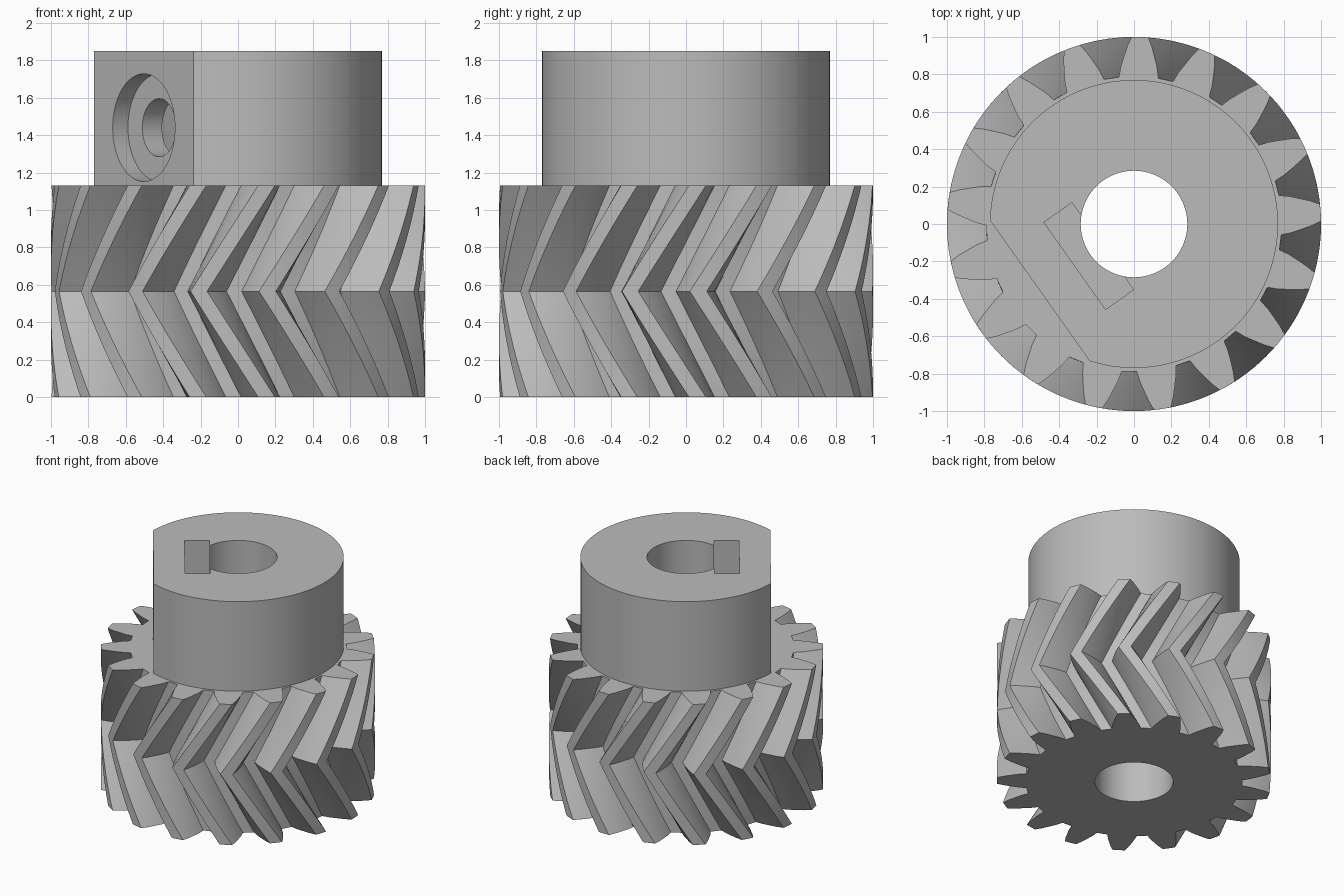
import bpy, bmesh, math
from mathutils import Matrix, Vector

old = bpy.data.objects.get("Cube")
if old:
    bpy.data.objects.remove(old, do_unlink=True)

TEETH = 17
GEAR_H, HUB_TOP = 1.13, 1.85
HUB_R, BORE_R = 0.77, 0.285
TWIST = math.radians(20.9)      # helix turn over half the gear
PHASE = math.radians(88.2)      # tooth direction on the end faces
SCREW_DIR = math.radians(215.3)
SCREW_Z = 1.44
STEPS = 12                      # slices per half

grey = bpy.data.materials.new("plain grey")
grey.use_nodes = True
colour = (0.5, 0.5, 0.5, 1)
grey.diffuse_color = colour
grey.node_tree.nodes["Principled BSDF"].inputs["Base Color"].default_value = colour


def finish(name, bm):
    bmesh.ops.recalc_face_normals(bm, faces=bm.faces)
    mesh = bpy.data.meshes.new(name)
    bm.to_mesh(mesh)
    bm.free()
    mesh.materials.append(grey)
    obj = bpy.data.objects.new(name, mesh)
    bpy.context.collection.objects.link(obj)
    return obj


def cylinder(name, radius, start, end, matrix=Matrix(), sides=96):
    bm = bmesh.new()
    bmesh.ops.create_cone(bm, cap_ends=True, segments=sides, radius1=radius,
                          radius2=radius, depth=end - start,
                          matrix=matrix @ Matrix.Translation((0, 0, (start + end) / 2)))
    return finish(name, bm)


def box(name, low, high, matrix=Matrix()):
    low, high = Vector(low), Vector(high)
    bm = bmesh.new()
    bmesh.ops.create_cube(bm, size=1, matrix=matrix @ Matrix.Translation((low + high) / 2)
                          @ Matrix.Diagonal((*(high - low), 1)))
    return finish(name, bm)


def combine(target, other, operation):
    mod = target.modifiers.new(other.name, "BOOLEAN")
    mod.operation, mod.solver, mod.object = operation, "EXACT", other
    bpy.context.view_layer.objects.active = target
    bpy.ops.object.modifier_apply(modifier=mod.name)
    bpy.data.objects.remove(other, do_unlink=True)


# Tooth outline: radius and half angle in degrees, root to tip
flank = [(0.79, 7.65), (0.845, 6.6), (0.895, 5.3), (0.95, 4.0), (1.0, 2.6)]
tooth = [(r, -a) for r, a in flank] + [(1.0, 0)] + [(r, a) for r, a in reversed(flank)]
outline = [(r, PHASE + math.radians(a) + math.tau * i / TEETH)
           for i in range(TEETH) for r, a in tooth]

# Herringbone gear: outline swept with a twist that mirrors at mid height
bm = bmesh.new()
rings = []
for k in range(2 * STEPS + 1):
    turn = TWIST * (abs(k - STEPS) / STEPS - 1)
    z = GEAR_H * k / (2 * STEPS)
    rings.append([bm.verts.new((r * math.cos(a + turn), r * math.sin(a + turn), z))
                  for r, a in outline])
for lower, upper in zip(rings, rings[1:]):
    for i in range(len(lower)):
        j = (i + 1) % len(lower)
        bm.faces.new((lower[i], lower[j], upper[j], upper[i]))
bm.faces.new(rings[0][::-1])
bm.faces.new(rings[-1])
gear = finish("herringbone_gear_with_hub", bm)

# Hub with a flat on the screw side
around = Matrix.Rotation(SCREW_DIR, 4, "Z")
hub = cylinder("hub", HUB_R, GEAR_H - 0.2, HUB_TOP, sides=128)
combine(hub, box("flat_cutter", (0.617, -1, 0), (1.5, 1, 3), around), "DIFFERENCE")
combine(gear, hub, "UNION")

# Shaft bore
combine(gear, cylinder("bore_cutter", BORE_R, -0.5, 2.5), "DIFFERENCE")

# Nut slot, screw hole and counterbore
screw = around @ Matrix.Translation((0, 0, SCREW_Z)) @ Matrix.Rotation(math.pi / 2, 4, "Y")
combine(gear, box("nut_slot_cutter", (0.205, -0.285, 1.155), (0.388, 0.285, 2.5), around),
        "DIFFERENCE")
combine(gear, cylinder("screw_hole_cutter", 0.155, 0.3, 0.9, screw, 64), "DIFFERENCE")
combine(gear, cylinder("counterbore_cutter", 0.288, 0.517, 0.9, screw, 64), "DIFFERENCE")

# Smooth curved walls, sharp edges kept
bpy.ops.object.select_all(action="DESELECT")
gear.select_set(True)
bpy.context.view_layer.objects.active = gear
bpy.ops.object.shade_smooth_by_angle(angle=math.radians(25))
